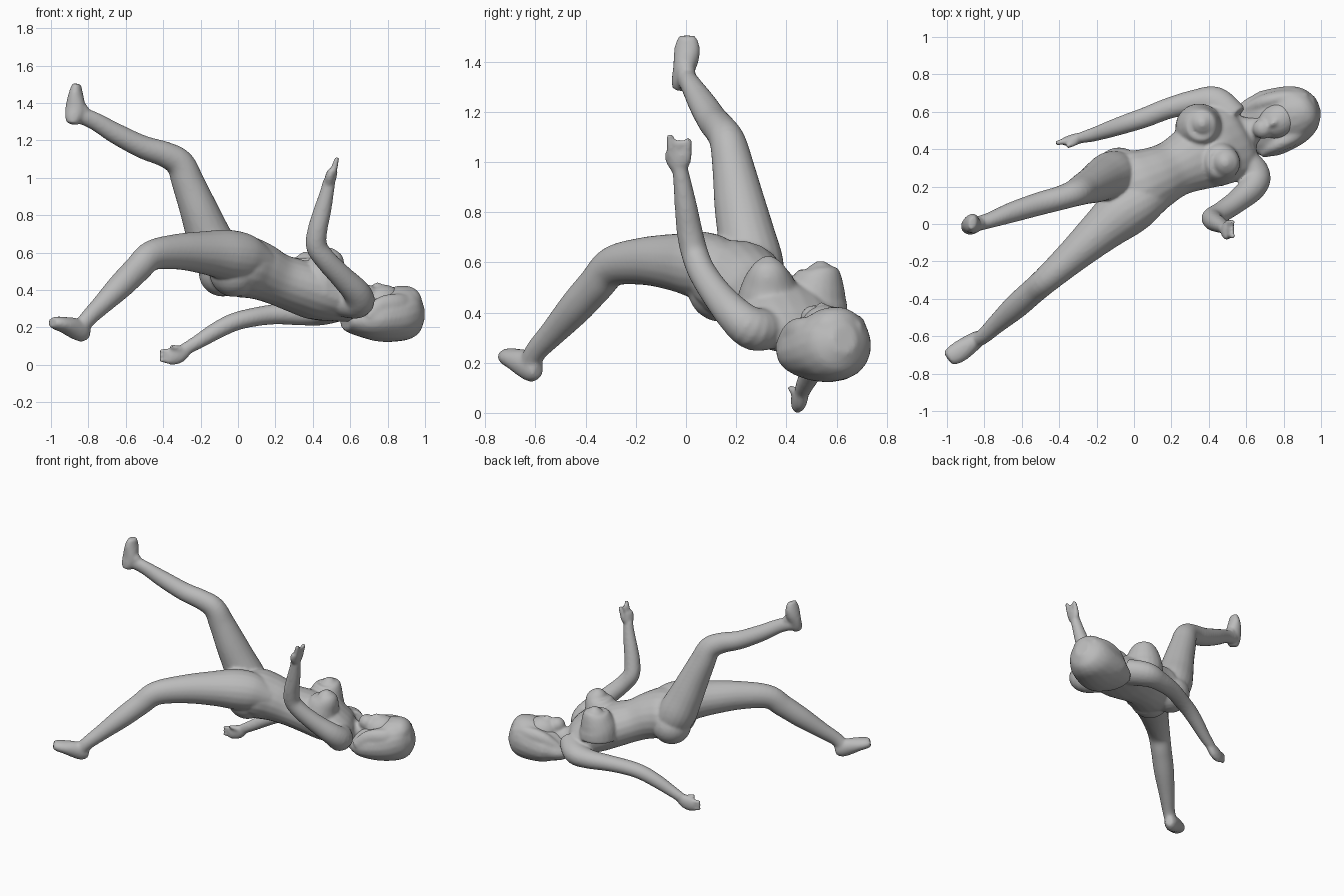
import bpy, bmesh, math
from mathutils import Vector, Matrix

grey = bpy.data.materials.new("stone grey")
grey.diffuse_color = (0.5, 0.5, 0.5, 1)


def spline(p0, p1, p2, p3, t):
    """Catmull-Rom blend of one number."""
    return 0.5 * (2*p1 + (p2-p0)*t + (2*p0-5*p1+4*p2-p3)*t*t + (3*p1-p0-3*p2+p3)*t**3)


def loft(bm, keys, w0, w1=None, steps=5, sides=20):
    """Closed tube through (x, y, z, half width, half depth); w0 to w1 aim the width."""
    w0, w1 = Vector(w0), Vector(w1 or w0)
    k = [keys[0]] + list(keys) + [keys[-1]]
    rows = []
    for i in range(1, len(k) - 2):
        for s in range(steps):
            rows.append([spline(*v, s/steps) for v in zip(*k[i-1:i+3])])
    rows.append(list(keys[-1]))
    n, rings = len(rows), []
    for i, r in enumerate(rows):
        c = Vector(r[:3])
        t = (Vector(rows[min(i+1, n-1)][:3]) - Vector(rows[max(i-1, 0)][:3])).normalized()
        w = w0.lerp(w1, i/(n-1))
        w = (w - t*t.dot(w)).normalized()
        d = t.cross(w)
        rings.append([bm.verts.new(c + w*max(r[3], .004)*math.cos(a) + d*max(r[4], .004)*math.sin(a))
                      for a in (2*math.pi*j/sides for j in range(sides))])
    for a, b in zip(rings, rings[1:]):
        for j in range(sides):
            q = (j+1) % sides
            bm.faces.new((a[j], a[q], b[q], b[j]))
    bm.faces.new(rings[0][::-1])
    bm.faces.new(rings[-1])


def ball(bm, loc, size, axis=(0, 0, 1)):
    """Ellipsoid whose third size runs along axis."""
    m = (Matrix.Translation(loc) @ Vector(axis).to_track_quat('Z', 'Y').to_matrix().to_4x4()
         @ Matrix.Diagonal((*size, 1)))
    bmesh.ops.create_uvsphere(bm, u_segments=24, v_segments=14, radius=1, matrix=m)


def finish(name, bm, voxel, smooth):
    """Fuse overlapping volumes into one soft skin."""
    bmesh.ops.recalc_face_normals(bm, faces=bm.faces)
    me = bpy.data.meshes.new(name)
    bm.to_mesh(me)
    bm.free()
    ob = bpy.data.objects.new(name, me)
    bpy.context.collection.objects.link(ob)
    me.materials.append(grey)
    r = ob.modifiers.new("fuse", 'REMESH')
    r.mode, r.voxel_size, r.use_smooth_shade = 'VOXEL', voxel, True
    s = ob.modifiers.new("soften", 'SMOOTH')
    s.factor, s.iterations = 0.5, smooth
    return ob


body = bmesh.new()

# torso from pelvis to neck
loft(body, [(-.15, .16, .55, .09, .06), (-.09, .175, .545, .18, .125), (.02, .205, .527, .20, .163),
            (.11, .245, .502, .172, .155), (.21, .295, .458, .155, .138), (.32, .35, .42, .18, .142),
            (.43, .40, .38, .205, .142), (.52, .445, .337, .215, .112), (.58, .475, .305, .17, .078),
            (.63, .50, .30, .075, .065), (.74, .54, .31, .06, .06)],
     (-.15, .95, -.22), (-.5, .86, -.06))
# breasts, each a mound on a broad base leaning away from the belly
for x, y, tx, ty, top in ((.445, .33, .488, .328, .625), (.35, .515, .365, .537, .605)):
    loft(body, [(x, y, .38, .13, .13), (x, y, .45, .125, .128), ((x+tx)/2, (y+ty)/2, .51, .107, .11),
                (tx, ty, .56, .082, .084), (tx, ty, top-.024, .05, .052), (tx, ty, top, .016, .016)],
         (.87, .48, 0))
# buttocks
ball(body, (-.08, .28, .49), (.13, .13, .125))
ball(body, (-.02, .14, .50), (.135, .135, .137))

# right leg, stretched low toward the front
loft(body, [(.16, .16, .54, .07, .07), (.05, .12, .57, .125, .125), (-.06, .06, .588, .14, .135),
            (-.18, -.04, .60, .117, .115), (-.32, -.165, .605, .092, .096), (-.46, -.29, .585, .074, .081),
            (-.54, -.36, .51, .069, .075), (-.63, -.44, .42, .067, .069), (-.73, -.53, .32, .052, .054),
            (-.80, -.595, .25, .042, .046), (-.84, -.62, .20, .04, .046)], (-.6, .75, 0))
loft(body, [(-.80, -.59, .165, .025, .03), (-.83, -.61, .175, .042, .054), (-.88, -.645, .197, .052, .055),
            (-.93, -.68, .214, .057, .043), (-.97, -.705, .223, .052, .036), (-.993, -.722, .228, .038, .026)],
     (-.6, .75, 0))

# left leg, raised and bent
loft(body, [(-.04, .275, .43, .09, .09), (-.08, .268, .52, .12, .12), (-.12, .26, .60, .128, .13),
            (-.165, .24, .71, .115, .117), (-.21, .215, .83, .103, .102), (-.265, .19, .97, .085, .088),
            (-.31, .168, 1.075, .073, .078), (-.39, .14, 1.125, .065, .069), (-.51, .107, 1.165, .062, .062),
            (-.65, .063, 1.235, .055, .056), (-.77, .02, 1.305, .042, .048), (-.86, -.005, 1.34, .039, .046)],
     (.3, .95, 0))
ball(body, (-.835, 0, 1.36), (.038, .038, .04))
loft(body, [(-.888, -.027, 1.288, .028, .03), (-.88, -.02, 1.32, .038, .047), (-.87, -.008, 1.37, .044, .054),
            (-.868, .002, 1.42, .052, .046), (-.866, .005, 1.465, .05, .034), (-.862, .005, 1.503, .034, .023)],
     (.2, .95, 0))

# right arm, raised at the elbow
loft(body, [(.54, .35, .34, .09, .08), (.64, .27, .335, .088, .087), (.635, .20, .385, .075, .075),
            (.555, .125, .47, .062, .063), (.47, .065, .56, .056, .058), (.42, .035, .635, .054, .057),
            (.425, .015, .72, .052, .053), (.45, .0, .82, .045, .048), (.475, -.015, .92, .036, .038),
            (.487, -.025, .98, .031, .034)], (.2, 1, 0))
loft(body, [(.485, -.025, .96, .027, .026), (.495, -.03, 1.0, .051, .03), (.507, -.032, 1.04, .055, .025)],
     (.2, 1, 0))
for y, tip, z in ((.005, .012, 1.095), (-.03, -.033, 1.085), (-.058, -.065, 1.11)):
    loft(body, [(.505, y, 1.02, .020, .018), (.517, y, 1.06, .020, .017), (.53, tip, z, .016, .012)], (0, 1, 0))

# left arm, trailing down along the side
loft(body, [(.53, .56, .31, .09, .08), (.435, .645, .287, .09, .077), (.33, .652, .275, .068, .064),
            (.19, .62, .27, .057, .054), (.06, .57, .25, .054, .05), (-.03, .54, .225, .051, .049),
            (-.12, .51, .18, .046, .046), (-.21, .48, .125, .038, .039), (-.28, .462, .085, .031, .034)],
     (-.3, .9, 0))
loft(body, [(-.26, .465, .095, .027, .028), (-.31, .455, .06, .03, .047), (-.35, .445, .046, .027, .048),
            (-.375, .438, .043, .023, .04)], (-.25, .95, 0))
for z0, z1 in ((.075, .072), (.048, .05), (.018, .026)):
    loft(body, [(-.34, .448, z0, .018, .018), (-.42, .432, z1, .013, .012)], (0, 1, 0))
# left thumb
loft(body, [(-.29, .45, .075, .02, .02), (-.33, .43, .09, .018, .016), (-.36, .412, .10, .013, .011)], (0, 1, 0))

# face with brow, nose and chin
ball(body, (.775, .555, .33), (.098, .10, .115), (.87, .48, .0))
ball(body, (.745, .54, .422), (.018, .02, .03), (.87, .48, .1))
ball(body, (.69, .51, .375), (.055, .055, .055), (.87, .48, 0))
finish("body", body, 0.009, 8)

# hair, a thick cap falling to the nape and over both sides of the face
hair = bmesh.new()
loft(hair, [(.575, .505, .235, .11, .05), (.63, .52, .235, .152, .08), (.71, .535, .245, .178, .117),
            (.80, .565, .258, .172, .138), (.88, .595, .278, .152, .147), (.94, .617, .288, .115, .125),
            (.982, .632, .295, .05, .058)], (-.5, .86, 0))
ball(hair, (.895, .60, .335), (.11, .088, .082), (.87, .48, 0))
# side locks
loft(hair, [(.60, .61, .26, .03, .03), (.70, .655, .32, .04, .05), (.82, .674, .333, .045, .06),
            (.92, .66, .33, .045, .045)], (-.5, .86, 0))
loft(hair, [(.70, .385, .24, .03, .05), (.77, .425, .303, .042, .062), (.86, .475, .32, .048, .062),
            (.94, .56, .32, .04, .05)], (-.5, .86, 0))
finish("hair", hair, 0.012, 3)
